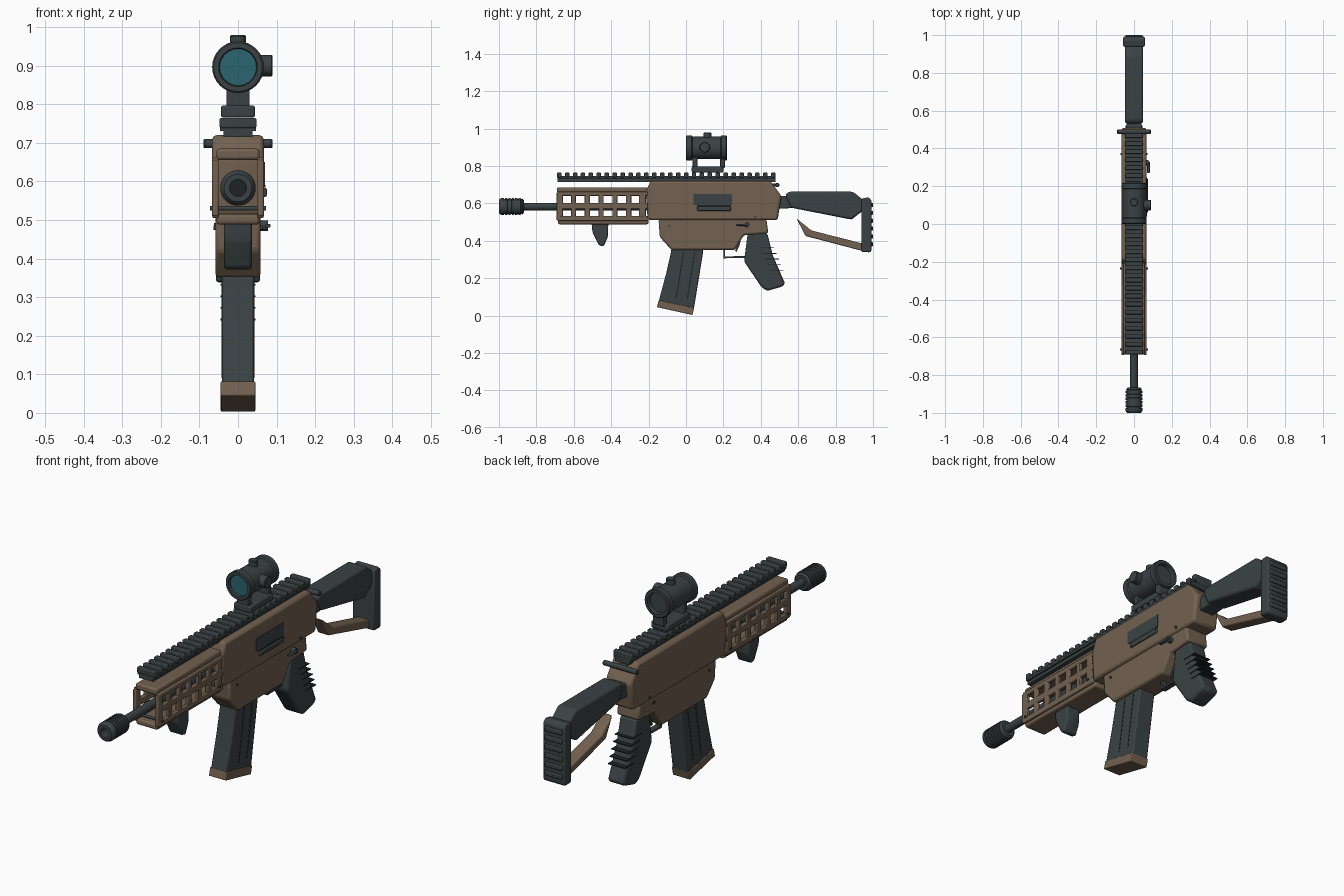
import bpy, bmesh, math
from mathutils import Vector

cube = bpy.data.objects.get("Cube")
if cube:
    bpy.data.objects.remove(cube, do_unlink=True)


def material(name, r, g, b):
    m = bpy.data.materials.new(name)
    m.use_nodes = True
    m.diffuse_color = (r, g, b, 1)
    bsdf = m.node_tree.nodes["Principled BSDF"]
    bsdf.inputs["Base Color"].default_value = (r, g, b, 1)
    bsdf.inputs["Roughness"].default_value = 0.7
    return m


TAN = material("tan polymer", 0.17, 0.12, 0.08)
DARK = material("dark grey", 0.043, 0.055, 0.057)
BLACK = material("groove black", 0.014, 0.017, 0.018)
GLASS = material("teal glass", 0.024, 0.13, 0.16)


def finish(name, bm, mat, bevel=0.0):
    bmesh.ops.recalc_face_normals(bm, faces=bm.faces)
    mesh = bpy.data.meshes.new(name)
    bm.to_mesh(mesh)
    bm.free()
    mesh.materials.append(mat)
    ob = bpy.data.objects.new(name, mesh)
    bpy.context.collection.objects.link(ob)
    if bevel:
        mod = ob.modifiers.new("bevel", "BEVEL")
        mod.width = bevel
        mod.segments = 2
        mod.limit_method = "ANGLE"
        mod.angle_limit = math.radians(20)
    bpy.ops.object.select_all(action="DESELECT")
    bpy.context.view_layer.objects.active = ob
    ob.select_set(True)
    bpy.ops.object.shade_smooth_by_angle(angle=math.radians(32))
    return ob


def prism_into(bm, pts, x0, x1):
    """Side outline of (y, z) points extruded from x0 to x1."""
    a = [bm.verts.new((x0, y, z)) for y, z in pts]
    b = [bm.verts.new((x1, y, z)) for y, z in pts]
    bm.faces.new(a)
    bm.faces.new(b[::-1])
    for i in range(len(pts)):
        j = (i + 1) % len(pts)
        bm.faces.new((a[i], b[i], b[j], a[j]))


def prism(name, pts, half, mat, bevel=0.0):
    bm = bmesh.new()
    prism_into(bm, pts, -half, half)
    return finish(name, bm, mat, bevel)


def rect(y0, y1, z0, z1):
    return [(y0, z0), (y1, z0), (y1, z1), (y0, z1)]


def boxes(name, items, mat, bevel=0.0):
    """Each item is (x0, x1, y0, y1, z0, z1)."""
    bm = bmesh.new()
    for x0, x1, *r in items:
        prism_into(bm, rect(*r), x0, x1)
    return finish(name, bm, mat, bevel)


def lathe(name, profile, centre, mat, axis="Y", sides=32, closed=False):
    """Spin (distance, radius) pairs about an axis through centre."""
    bm = bmesh.new()
    axes = {"X": ((1, 0, 0), (0, 1, 0), (0, 0, 1)),
            "Y": ((0, 1, 0), (1, 0, 0), (0, 0, 1)),
            "Z": ((0, 0, 1), (1, 0, 0), (0, 1, 0))}
    d, u, v = (Vector(k) for k in axes[axis])
    rings = []
    for t, r in profile:
        angles = [2 * math.pi * i / sides for i in range(sides)]
        rings.append([bm.verts.new(Vector(centre) + d * t + u * (r * math.cos(a)) + v * (r * math.sin(a)))
                      for a in angles])
    pairs = list(zip(rings, rings[1:]))
    if closed:
        pairs.append((rings[-1], rings[0]))
    else:
        bm.faces.new(rings[0])
        bm.faces.new(rings[-1])
    for p, q in pairs:
        for i in range(sides):
            j = (i + 1) % sides
            bm.faces.new((p[i], p[j], q[j], q[i]))
    return finish(name, bm, mat)


# Receiver
prism("upper_receiver", [(-.215, .66), (-.19, .72), (.45, .72), (.51, .64), (.49, .51), (-.205, .51)],
      .067, TAN, .012)
prism("lower_receiver", [(-.147, .515), (.43, .515), (.44, .44), (.31, .43), (.26, .35), (-.077, .35), (-.14, .42)],
      .058, TAN, .01)
boxes("ejection_port", [(.06, .07, .04, .245, .59, .65)], DARK)
boxes("port_deflector", [(.06, .075, .06, .24, .56, .583)], DARK, .004)
boxes("port_slit", [(.065, .0708, .06, .24, .584, .59)], BLACK)
for n, y, z, x in (("front_pin", -.09, .48, .063), ("rear_pin", .37, .53, .072),
                   ("handguard_front_screw", -.665, .53, .073), ("handguard_rear_screw", -.235, .53, .073)):
    lathe(n, [(-x, .006), (x, .006)], (0, y, z), DARK, "X", 12)
lathe("selector_pivot", [(.05, .014), (.078, .014)], (0, .325, .485), DARK, "X", 16)
prism("selector_axle", rect(.318, .332, .478, .492), .062, DARK)
boxes("selector_lever", [(.07, .084, .27, .33, .48, .49)], DARK, .003)

# Charging handle
lathe("charging_handle", [(-.09, .009), (-.086, .012), (.086, .012), (.09, .009)], (0, .488, .698), DARK, "X", 16)
boxes("charging_stem", [(-.02, .02, .43, .49, .69, .706)], DARK, .003)

# Handguard: open cage with two rows of windows on each side
bars = []
for s in (-1, 1):
    xs = sorted((s * .05, s * .067))
    for z0, z1 in ((.505, .532), (.57, .603), (.64, .662)):
        bars.append((*xs, -.688, -.205, z0, z1))
    for i in range(7):
        w = .014 if 0 < i < 6 else .018
        c = -.675 + i * .0737
        bars.append((*xs, c - w, c + w, .51, .655))
boxes("handguard_side_cages", bars, TAN, .004)
boxes("handguard_top", [(-.056, .056, -.69, -.2, .655, .685)], TAN, .008)
prism("handguard_bottom", rect(-.685, -.2, .488, .515), .056, TAN, .008)

# Barrel and muzzle
lathe("barrel", [(-.9, .02), (-.15, .02)], (0, 0, .583), DARK)
muzzle = [(-1, .022), (-1, .036), (-.992, .043)]
for i in range(6):
    y = -.985 + i * .018
    muzzle += [(y, .046), (y + .011, .046), (y + .012, .04), (y + .017, .04)]
muzzle += [(-.875, .043), (-.866, .034), (-.866, .018), (-.93, .018), (-.93, .022)]
lathe("muzzle_brake", muzzle, (0, 0, .583), DARK, closed=True)
lathe("muzzle_bore", [(-.94, .0215), (-.938, .0215)], (0, 0, .583), BLACK)

# Top rail
boxes("rail_base", [(-.037, .037, -.688, .478, .715, .742)], DARK)
boxes("rail_teeth", [(-.048, .048, y, y + .024, .738, .764)
                     for y in (-.69 + i * .0424 for i in range(28))], DARK, .004)
boxes("rail_shoulders", [(-.046, .046, -.688, .478, .73, .746)], DARK)

# Sight
boxes("sight_clamp", [(-.044, .044, .03, .2, .765, .797)], DARK, .006)
boxes("sight_legs", [(-.03, .03, y, y + .026, .79, .85) for y in (.035, .182)], DARK, .003)
lathe("sight_tube", [(0, .05), (0, .063), (.004, .067), (.03, .067), (.034, .06), (.185, .06), (.189, .067),
                     (.214, .067), (.218, .063), (.218, .05), (.195, .046), (.02, .046)],
      (0, 0, .896), DARK, closed=True)
lathe("front_lens", [(.012, .0485), (.016, .0485)], (0, 0, .896), GLASS)
lathe("rear_lens", [(.196, .047), (.2, .047)], (0, 0, .896), DARK)
lathe("top_turret", [(.05, .021), (.08, .021), (.083, .018)], (0, .115, .896), DARK, "Z", 20)
lathe("side_turret", [(.04, .028), (.087, .028), (.09, .025)], (0, .1, .9), DARK, "X", 24)

# Foregrip
prism("foregrip", [(-.505, .495), (-.415, .495), (-.418, .42), (-.44, .37), (-.465, .375), (-.5, .445)],
      .036, DARK, .008)

# Magazine
prism("magazine", [(-.077, .37), (.094, .37), (.09, .33), (.042, .035), (-.146, .075), (-.105, .23), (-.08, .34)],
      .042, DARK, .006)
prism("magazine_base", [(-.146, .082), (.044, .042), (.034, .003), (-.155, .045)], .045, TAN, .003)
for k, shift in enumerate((0, .06)):
    prism("magazine_groove_%d" % (k + 1), [(-.016 + shift, .34), (-.01 + shift, .34), (-.05 + shift, .09),
                                          (-.056 + shift, .09)], .043, BLACK)

# Pistol grip with thin finger ribs
prism("pistol_grip", [(.33, .44), (.435, .44), (.465, .32), (.53, .17), (.515, .155), (.435, .132), (.405, .15),
                      (.31, .29)], .043, DARK, .012)
ribs = []
for i in range(5):
    z = .36 - i * .03
    y = .395 + i * .013
    ribs.append((-.045, .045, y, y + .075, z, z + .004))
boxes("grip_ribs", ribs, BLACK)

# Trigger and guard
prism("trigger_guard", [(.2, .36), (.208, .36), (.208, .316), (.34, .319), (.34, .309), (.2, .306)], .014, DARK)
prism("trigger", [(.275, .44), (.3, .44), (.288, .38), (.27, .34), (.262, .345), (.276, .385)], .01, DARK)

# Stock
prism("stock_joint", [(.48, .64), (.56, .64), (.57, .575), (.48, .57)], .04, DARK, .006)
prism("stock_body", [(.53, .645), (.55, .662), (.893, .662), (.945, .62), (.945, .56), (.885, .513), (.56, .577)],
      .048, DARK, .01)
prism("stock_strut", [(.59, .52), (.67, .455), (.945, .385), (.945, .345), (.64, .425)], .03, TAN, .006)
prism("butt_plate", [(.938, .34), (.985, .338), (.992, .35), (.992, .615), (.975, .632), (.938, .625)],
      .057, DARK, .01)
boxes("butt_ridges", [(-.046, .046, .985, 1, z, z + .022) for z in (.37 + i * .042 for i in range(6))],
      DARK, .004)
